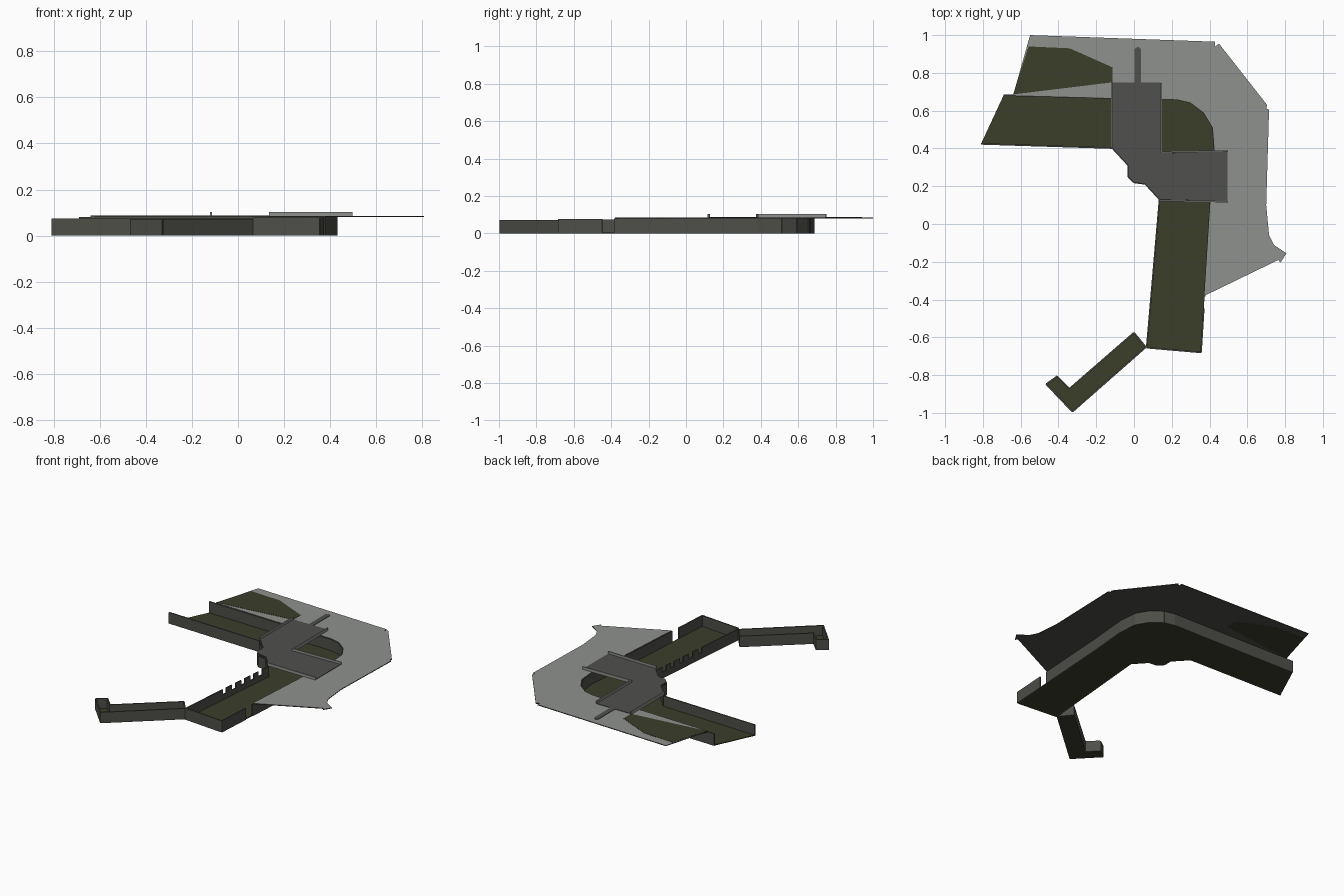
import bpy, bmesh
from mathutils import Vector

if "Cube" in bpy.data.objects:
    bpy.data.objects.remove(bpy.data.objects["Cube"])


def material(name, rgb):
    m = bpy.data.materials.new(name)
    m.diffuse_color = (*rgb, 1)
    m.use_nodes = True
    m.node_tree.nodes["Principled BSDF"].inputs["Base Color"].default_value = m.diffuse_color
    return m


OLIVE = material("dark olive", (0.043, 0.049, 0.023))
STONE = material("dark stone", (0.076, 0.076, 0.066))
DECK = material("deck grey", (0.080, 0.080, 0.077))
GROUND = material("ground grey", (0.275, 0.285, 0.27))


def finish(bm, name, mat):
    bmesh.ops.recalc_face_normals(bm, faces=bm.faces)
    me = bpy.data.meshes.new(name)
    bm.to_mesh(me)
    bm.free()
    me.materials.append(mat)
    ob = bpy.data.objects.new(name, me)
    bpy.context.collection.objects.link(ob)
    return ob


def prism(bm, pts, z0, z1):
    lo = [bm.verts.new((x, y, z0)) for x, y in pts]
    hi = [bm.verts.new((x, y, z1)) for x, y in pts]
    bm.faces.new(lo[::-1])
    bm.faces.new(hi)
    n = len(pts)
    for i in range(n):
        j = (i + 1) % n
        bm.faces.new((lo[i], lo[j], hi[j], hi[i]))


def slab(name, pts, z0, z1, mat):
    bm = bmesh.new()
    prism(bm, pts, z0, z1)
    # split concave outlines cleanly
    bm.normal_update()
    bmesh.ops.triangulate(bm, faces=[f for f in bm.faces if len(f.verts) > 4])
    return finish(bm, name, mat)


def wall(name, path, z0, z1, mat, t=0.008):
    bm = bmesh.new()
    for a, b in zip(path, path[1:]):
        a, b = Vector(a), Vector(b)
        d = (b - a).normalized()
        s = Vector((-d.y, d.x)) * t / 2
        prism(bm, [a + s, a - s, b - s, b + s], z0, z1)
    return finish(bm, name, mat)


def along(a, b, t):
    return tuple(Vector(a).lerp(Vector(b), t))


# moat outlines: outer bank with rounded bend, inner bank with small turret
outer_arc = [(-0.69, 0.682), (-0.11, 0.667), (0.15, 0.662), (0.23, 0.66), (0.30, 0.643),
             (0.37, 0.59), (0.418, 0.51), (0.428, 0.38), (0.405, 0.12)]
outer_end, inner_end = (0.355, -0.68), (0.067, -0.655)
turret = [(0.135, 0.13), (0.06, 0.212), (0.0, 0.22), (-0.03, 0.25), (-0.03, 0.31), (-0.115, 0.402)]
inner_left = (-0.81, 0.424)

# moat floor
slab("moat_floor", outer_arc + [outer_end, inner_end] + turret + [inner_left], 0, 0.006, OLIVE)

# moat walls, the outer one with a gap, the inner one with notches
gap_a = along(outer_arc[-1], outer_end, 0.63)
gap_b = along(outer_arc[-1], outer_end, 0.71)
wall("outer_wall", outer_arc + [gap_a], 0, 0.081, STONE)
wall("end_wall", [gap_b, outer_end, inner_end], 0, 0.078, STONE)
wall("inner_wall_left", turret + [inner_left], 0, 0.075, STONE)
wall("inner_wall_base", [turret[0], inner_end], 0, 0.042, STONE)
edges = [0]
for c in (0.10, 0.20, 0.31, 0.42, 0.53):
    edges += [c - 0.022, c + 0.022]
edges.append(1)
for i in range(0, len(edges), 2):
    wall("inner_wall_tooth", [along(turret[0], inner_end, edges[i]),
                              along(turret[0], inner_end, edges[i + 1])], 0.042, 0.075, STONE)

# side channel with hooked end
channel = [(0.0, -0.575), (0.063, -0.652), (-0.326, -0.994), (-0.465, -0.848),
           (-0.407, -0.806), (-0.342, -0.872)]
slab("channel_floor", channel, 0, 0.006, OLIVE)
wall("channel_wall", channel + channel[:1], 0, 0.073, STONE)

# ground plate around the bend, dark underneath
ground = [(-0.55, 1.0), (0.43, 0.965), (0.43, 0.94), (0.45, 0.955), (0.705, 0.63), (0.70, 0.612),
          (0.715, 0.605), (0.70, 0.10), (0.715, -0.06), (0.74, -0.11), (0.807, -0.155),
          (0.775, -0.205), (0.765, -0.19), (0.373, -0.38)]
plate = slab("ground", ground + outer_arc[:0:-1] + [(-0.64, 0.682)], 0.08, 0.085, GROUND)
plate.data.materials.append(STONE)
for p in plate.data.polygons:
    p.material_index = 0 if p.normal.z > 0.5 else 1

# planted patch, showing through on both sides
slab("planted_patch", [(-0.64, 0.686), (-0.558, 0.94), (-0.34, 0.93), (-0.115, 0.83),
                       (-0.115, 0.75)], 0.079, 0.0865, OLIVE)

# bridge deck across the bend and path leading off it
slab("bridge_deck", [(-0.115, 0.75), (0.14, 0.75), (0.14, 0.375), (0.495, 0.385), (0.495, 0.12)]
     + turret, 0.081, 0.088, DECK)
slab("path", [(0.003, 0.745), (0.003, 0.925), (0.02, 0.94), (0.037, 0.925), (0.037, 0.745)],
     0.082, 0.088, DECK)

# bridge railings
for a, b in [((-0.117, 0.402), (-0.117, 0.752)), ((0.145, 0.375), (0.145, 0.747)),
             ((0.14, 0.38), (0.497, 0.387)), ((0.135, 0.124), (0.497, 0.118))]:
    wall("bridge_railing", [a, b], 0.083, 0.103, GROUND, 0.008)
